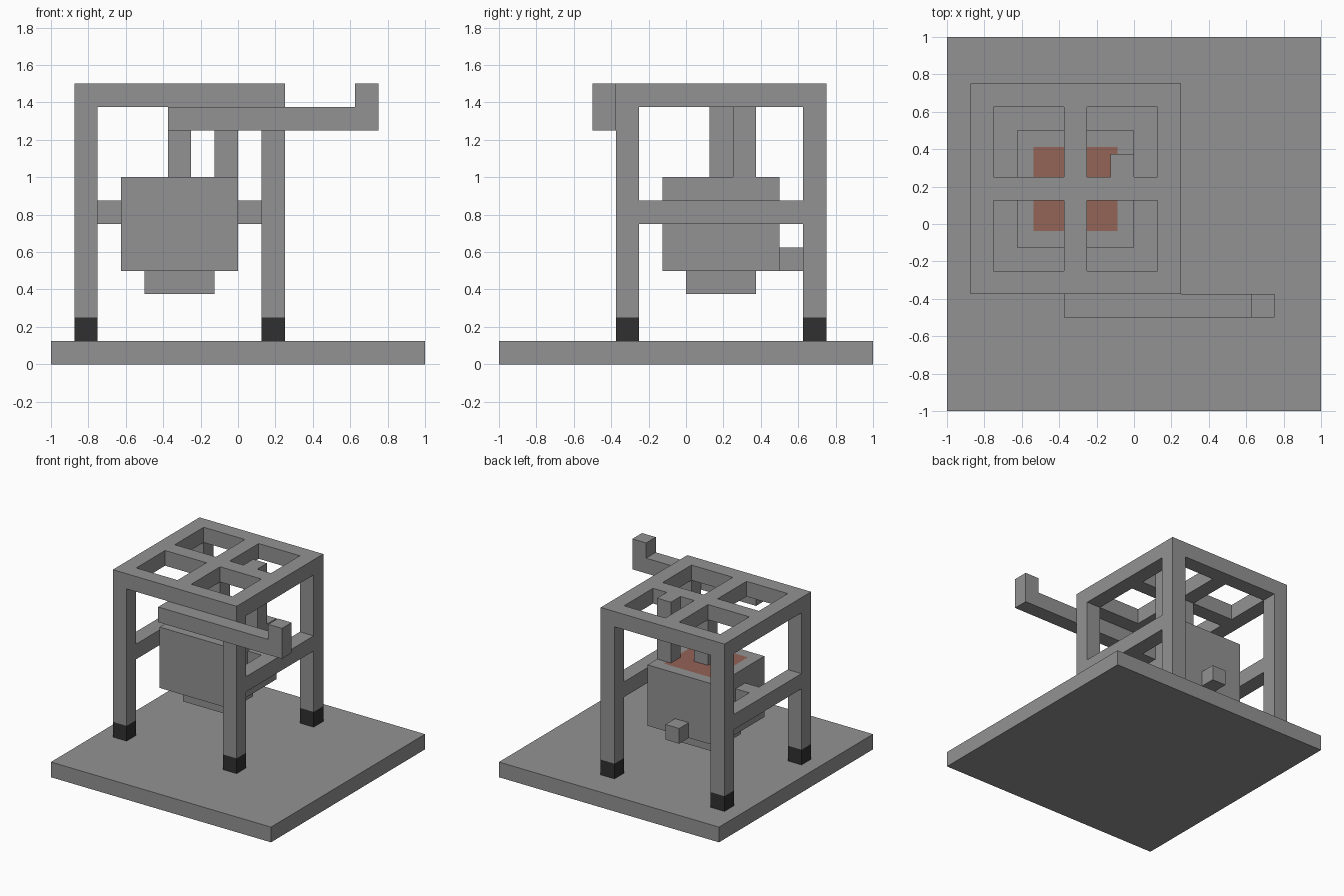
import bpy
import bmesh
from mathutils import Vector

cube = bpy.data.objects.get("Cube")
if cube:
    bpy.data.objects.remove(cube, do_unlink=True)

U = 0.125  # module size: every part snaps to this step


def material(name, rgb):
    m = bpy.data.materials.new(name)
    m.use_nodes = True
    m.diffuse_color = (*rgb, 1)
    m.node_tree.nodes["Principled BSDF"].inputs["Base Color"].default_value = (*rgb, 1)
    return m


grey = material("grey_metal", (0.29, 0.29, 0.29))
black = material("black_rubber", (0.03, 0.03, 0.03))
red = material("rusty_red", (0.295, 0.125, 0.095))


def box(name, low, high, mat=grey, top_mat=None):
    """Box between two module corners; top_mat paints an inset panel on top."""
    low, high = Vector(low) * U, Vector(high) * U
    bm = bmesh.new()
    bmesh.ops.create_cube(bm, size=1)
    for v in bm.verts:
        v.co = (low + high) / 2 + v.co * (high - low)
    if top_mat:
        bm.normal_update()
        top = max(bm.faces, key=lambda f: f.normal.z)
        bmesh.ops.inset_region(bm, faces=[top], thickness=U)
        top.material_index = 1
    mesh = bpy.data.meshes.new(name)
    bm.to_mesh(mesh)
    bm.free()
    mesh.materials.append(mat)
    if top_mat:
        mesh.materials.append(top_mat)
    obj = bpy.data.objects.new(name, mesh)
    bpy.context.collection.objects.link(obj)


# Floor slab
box("base_plate", (-8, -8, 0), (8, 8, 1))

# Legs with rubber feet
for side, x in (("right", -7), ("left", 1)):
    for end, y in (("front", -3), ("back", 5)):
        box(f"{end}_{side}_foot", (x, y, 1), (x + 1, y + 1, 2), black)
        box(f"{end}_{side}_leg", (x, y, 2), (x + 1, y + 1, 11))

# Top frame: three long beams, with short beams between them
for name, x in (("right", -7), ("middle", -3), ("left", 1)):
    box(f"{name}_top_beam", (x, -3, 11), (x + 1, 6, 12))
for name, y in (("front", -3), ("middle", 1), ("back", 5)):
    for side, x in (("right", -6), ("left", -2)):
        box(f"{name}_{side}_cross_beam", (x, y, 11), (x + 3, y + 1, 12))

# Side rails and the brackets that carry the body
for side, x, bracket_x in (("right", -7, -6), ("left", 1, 0)):
    box(f"{side}_rail", (x, -2, 6), (x + 1, 5, 7))
    box(f"{side}_bracket", (bracket_x, 1, 6), (bracket_x + 1, 2, 7))

# Hanging body with a red top panel, lower step and rear spout
box("body", (-5, -1, 4), (0, 4, 8), grey, red)
box("body_lower_step", (-4, 0, 3), (-1, 3, 4))
box("rear_spout", (-3, 4, 4), (-2, 5, 5))

# Posts from the body to the top frame
box("center_post", (-3, 1, 8), (-2, 2, 11))
box("offset_post", (-1, 2, 8), (0, 3, 12))

# Front arm with an upright handle
box("front_arm", (-3, -4, 10), (6, -3, 11))
box("arm_handle", (5, -4, 11), (6, -3, 12))
